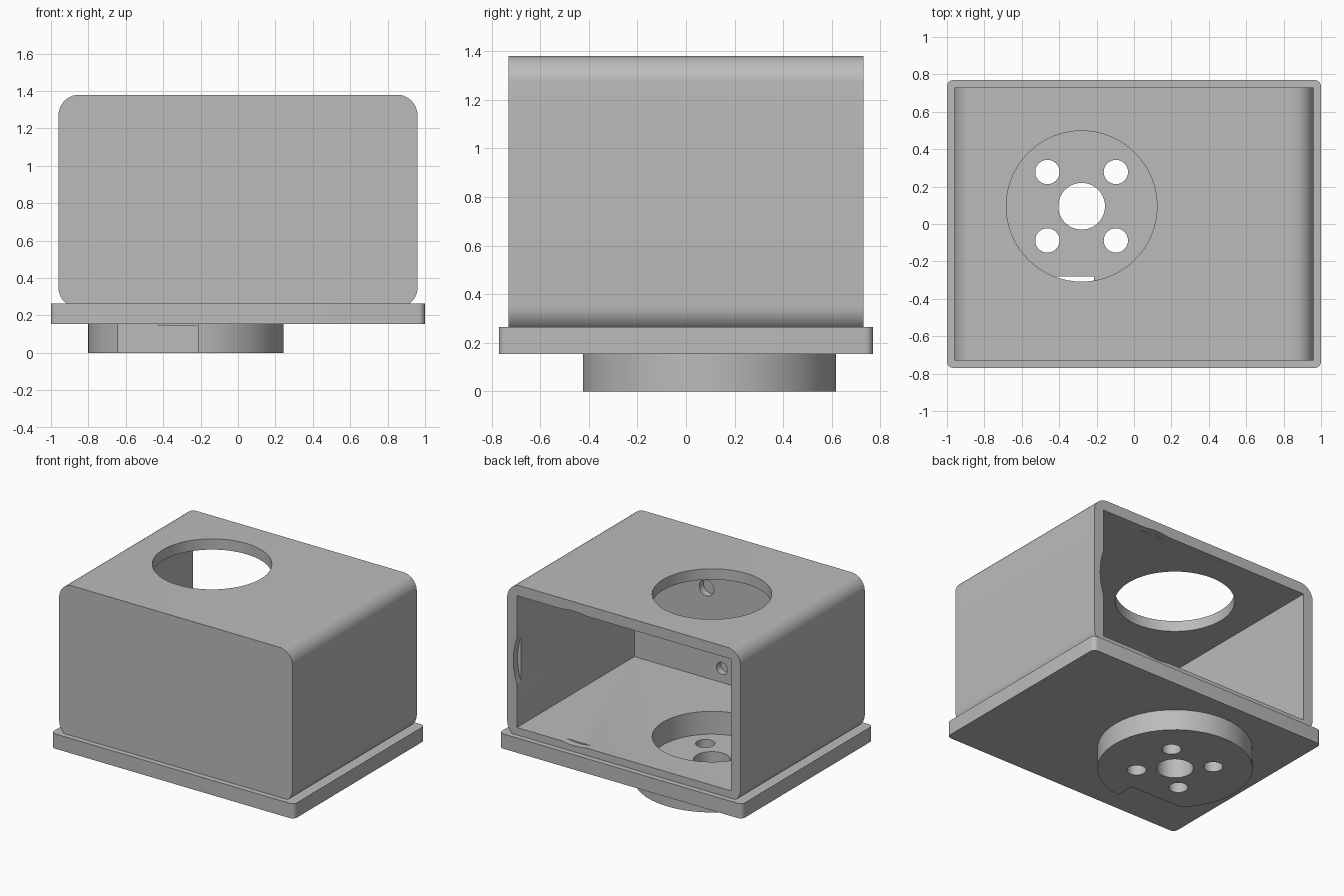
import bpy
import math
from mathutils import Matrix, Vector
import bmesh

default = bpy.data.objects.get("Cube")
if default:
    bpy.data.objects.remove(default, do_unlink=True)

grey = bpy.data.materials.new("plain_grey")
grey.use_nodes = True
colour = (0.5, 0.5, 0.5, 1)
grey.diffuse_color = colour
grey.node_tree.nodes["Principled BSDF"].inputs["Base Color"].default_value = colour


def make_object(name, bm):
    bmesh.ops.recalc_face_normals(bm, faces=bm.faces)
    mesh = bpy.data.meshes.new(name)
    bm.to_mesh(mesh)
    bm.free()
    mesh.materials.append(grey)
    obj = bpy.data.objects.new(name, mesh)
    bpy.context.collection.objects.link(obj)
    return obj


def block(name, lo, hi, round_axis=None, radius=0.0, segments=8):
    """Box between two corners, optionally rounding the edges along one axis."""
    lo, hi = Vector(lo), Vector(hi)
    bm = bmesh.new()
    size = Matrix.Diagonal((*(hi - lo), 1))
    bmesh.ops.create_cube(bm, size=1, matrix=Matrix.Translation((lo + hi) / 2) @ size)
    if round_axis is not None:
        edges = [e for e in bm.edges
                 if abs((e.verts[0].co - e.verts[1].co)[round_axis]) > 1e-4]
        bmesh.ops.bevel(bm, geom=edges, offset=radius, segments=segments,
                        profile=0.5, affect='EDGES')
    return make_object(name, bm)


def cylinder(name, centre, radius, depth, axis='Z', segments=48):
    bm = bmesh.new()
    turn = Matrix.Identity(4) if axis == 'Z' else Matrix.Rotation(math.pi / 2, 4, 'X')
    bmesh.ops.create_cone(bm, cap_ends=True, segments=segments, radius1=radius,
                          radius2=radius, depth=depth,
                          matrix=Matrix.Translation(centre) @ turn)
    return make_object(name, bm)


def combine(target, other, operation):
    """Apply a boolean and remove the helper."""
    mod = target.modifiers.new("combine", 'BOOLEAN')
    mod.operation = operation
    mod.solver = 'EXACT'
    mod.object = other
    bpy.context.view_layer.objects.active = target
    bpy.ops.object.modifier_apply(modifier=mod.name)
    bpy.data.objects.remove(other, do_unlink=True)


CX, CY = -0.28, 0.095          # axis of the round mount
FLANGE_Z = 0.155               # underside of the base plate
POCKET_Z = 0.15                # floor of the round pocket

# Housing shell, open at the back
housing = block("housing", (-0.96, -0.73, 0.24), (0.96, 0.73, 1.38), 1, 0.11, 10)
combine(housing, block("cavity", (-0.88, -0.65, 0.32), (0.88, 0.9, 1.30)), 'DIFFERENCE')

# Base plate
plate = block("base_plate", (-1, -0.77, FLANGE_Z), (1, 0.77, 0.265), 2, 0.035, 5)
combine(housing, plate, 'UNION')

# Round mount with a notch at the front
mount = cylinder("round_mount", (CX, CY, 0.1), 0.523, 0.2)
notch = block("notch", (-0.75, -0.6, -0.1), (-0.215, -0.28, FLANGE_Z))
combine(mount, notch, 'DIFFERENCE')
combine(housing, mount, 'UNION')

# Round opening in the roof and matching pocket in the floor
roof_hole = cylinder("roof_hole", (CX, CY, 1.35), 0.403, 0.3, segments=64)
combine(housing, roof_hole, 'DIFFERENCE')
pocket = cylinder("pocket", (CX, CY, POCKET_Z + 0.15), 0.403, 0.3, segments=64)
combine(housing, pocket, 'DIFFERENCE')

# Shaft hole and four screw holes
combine(housing, cylinder("shaft_hole", (CX, CY, 0.1), 0.125, 0.3), 'DIFFERENCE')
for sx in (-1, 1):
    for sy in (-1, 1):
        spot = (CX + sx * 0.183, CY + sy * 0.183, 0.1)
        combine(housing, cylinder("screw_hole", spot, 0.065, 0.3, segments=32), 'DIFFERENCE')

# Blind holes inside the front wall
for x, z, r in ((0.16, 0.425, 0.045), (0.286, 0.99, 0.06)):
    combine(housing, cylinder("blind_hole", (x, -0.65, z), r, 0.1, 'Y', 32), 'DIFFERENCE')

# Shallow finger recess at the left rim of the open back
finger = cylinder("finger_recess", (0.41, 0.78, 0.81), 0.5, 0.2, 'Y', 96)
combine(housing, finger, 'DIFFERENCE')

# Smooth rounded edges, crisp corners
bpy.ops.object.select_all(action='DESELECT')
housing.select_set(True)
bpy.context.view_layer.objects.active = housing
bpy.ops.object.shade_smooth_by_angle(angle=math.radians(30))
